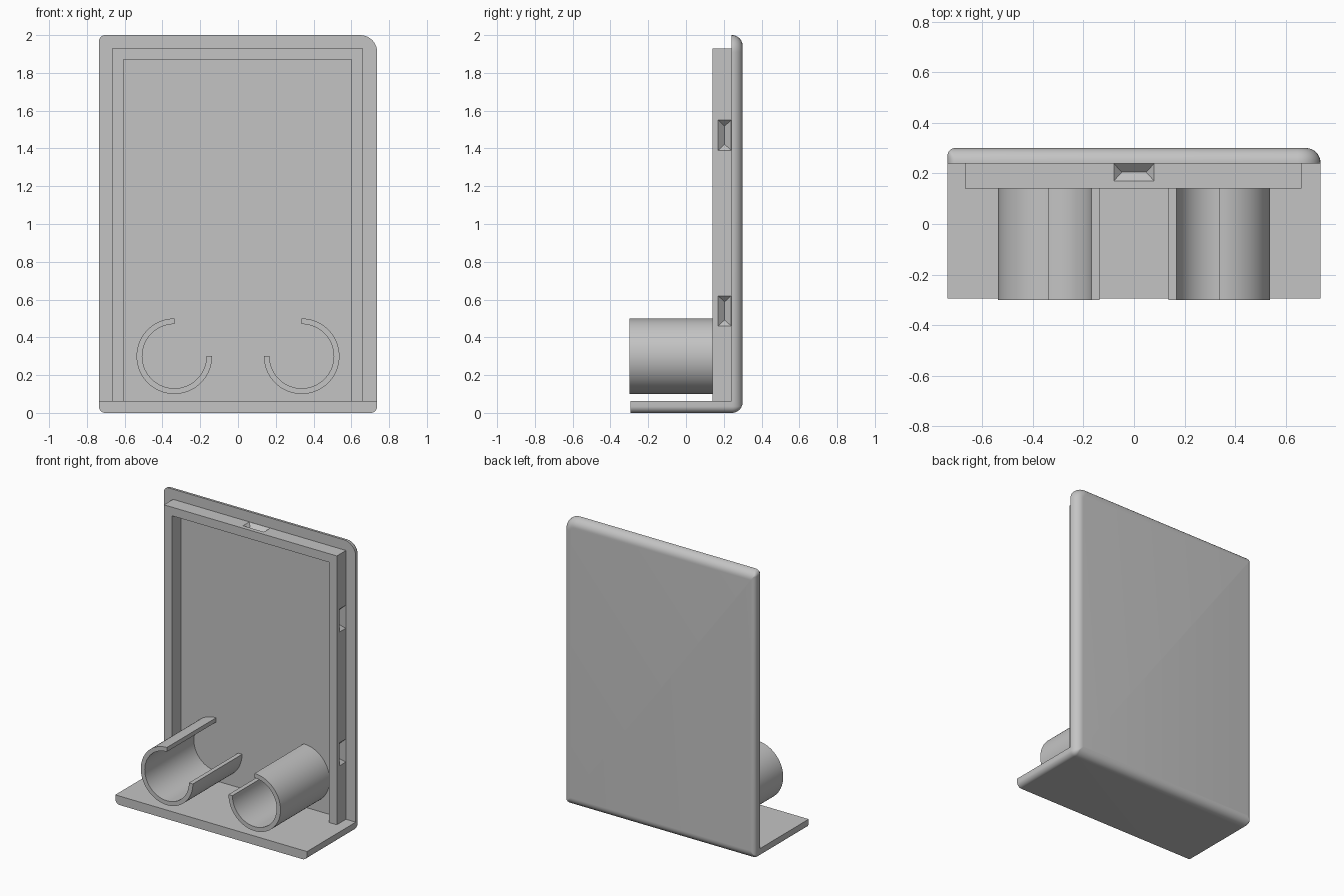
import bpy, bmesh, math
from mathutils import Vector

cube = bpy.data.objects.get("Cube")
if cube:
    bpy.data.objects.remove(cube, do_unlink=True)

grey = bpy.data.materials.new("plain grey")
grey.use_nodes = True
GREY = (0.55, 0.55, 0.55, 1)
grey.diffuse_color = GREY
grey.node_tree.nodes["Principled BSDF"].inputs["Base Color"].default_value = GREY

HALF, HEIGHT, BASE_TOP = 0.737, 2.0, 0.062
FRONT, PLATE_FRONT, BACK = -0.295, 0.24, 0.30


def finish(bm, name, smooth=True):
    """Turn a bmesh into a named, shaded object."""
    bmesh.ops.recalc_face_normals(bm, faces=bm.faces)
    mesh = bpy.data.meshes.new(name)
    bm.to_mesh(mesh)
    bm.free()
    mesh.materials.append(grey)
    obj = bpy.data.objects.new(name, mesh)
    bpy.context.collection.objects.link(obj)
    if smooth:
        bpy.ops.object.select_all(action="DESELECT")
        obj.select_set(True)
        bpy.context.view_layer.objects.active = obj
        bpy.ops.object.shade_smooth_by_angle(angle=math.radians(35))
    return obj


def rounded_outline(x0, x1, z0, z1, radii, steps=8):
    """Outline from the bottom right corner, counterclockwise."""
    corners = [(x1, z0, -1, 1, -90), (x1, z1, -1, -1, 0),
               (x0, z1, 1, -1, 90), (x0, z0, 1, 1, 180)]
    points = []
    for (x, z, sx, sz, start), r in zip(corners, radii):
        for i in range(steps + 1):
            a = math.radians(start + 90 * i / steps)
            points.append((x + sx * r + r * math.cos(a),
                           z + sz * r + r * math.sin(a)))
    return points


def loft(bm, rings, cap_start=True, cap_end=True):
    """Skin a list of (y, outline) rings."""
    loops = [[bm.verts.new((x, y, z)) for x, z in pts] for y, pts in rings]
    for a, b in zip(loops, loops[1:]):
        for i in range(len(a)):
            j = (i + 1) % len(a)
            bm.faces.new((a[i], a[j], b[j], b[i]))
    if cap_start:
        bm.faces.new(loops[0])
    if cap_end:
        bm.faces.new(loops[-1])


def fillet(y, r):
    """How far a fillet of radius r draws the outline in at depth y."""
    d = max(0, y - (BACK - r))
    return r - math.sqrt(max(0, r * r - d * d))


# Back plate with filleted rear edges
body = bmesh.new()
rings = []
for i in range(11):
    y = PLATE_FRONT + (BACK - PLATE_FRONT) * math.sin(math.pi / 2 * i / 10)
    big, small = fillet(y, 0.058), fillet(y, 0.03)
    radii = [max(0.004, r - big) for r in (0.035, 0.09, 0.035, 0.035)]
    rings.append((y, rounded_outline(-HALF + small, HALF - big, big,
                                     HEIGHT - big, radii)))
loft(body, rings)

# Open the plate where the base joins it
bmesh.ops.bisect_plane(body, geom=body.verts[:] + body.edges[:] + body.faces[:],
                       plane_co=(0, 0, BASE_TOP), plane_no=(0, 0, 1))
joint = [f for f in body.faces if f.calc_center_median().z < BASE_TOP
         and all(abs(v.co.y - PLATE_FRONT) < 1e-5 for v in f.verts)]
bmesh.ops.delete(body, geom=joint, context="FACES")

# Base shelf
shelf = rounded_outline(-HALF, HALF, 0, BASE_TOP, (0.035, 0, 0, 0.035))
loft(body, [(FRONT, shelf), (PLATE_FRONT, shelf)], cap_end=False)
bmesh.ops.remove_doubles(body, verts=body.verts, dist=0.0001)
finish(body, "back_plate_and_base")

# Raised rim, open at the bottom
rim_bm = bmesh.new()
profile = [(-0.667, BASE_TOP), (-0.667, 1.93), (0.662, 1.93), (0.662, BASE_TOP),
           (0.602, BASE_TOP), (0.602, 1.87), (-0.607, 1.87), (-0.607, BASE_TOP)]
loft(rim_bm, [(0.14, profile), (PLATE_FRONT, profile)])
rim = finish(rim_bm, "rim", smooth=False)

# Wedge-shaped catch notches in the rim
notch_bm = bmesh.new()


def notch(centre, along, out):
    """Hipped groove with its ridge sunk into the surface."""
    c, u, n = Vector(centre), Vector(along), Vector(out)
    w = Vector((0, 1, 0))
    levels = [[notch_bm.verts.new(c + u * s * 0.08 + w * t * 0.0345 + n * h)
               for s, t in ((-1, -1), (1, -1), (1, 1), (-1, 1))]
              for h in (0.02, 0)]
    top, rim_loop = levels
    a, b = [notch_bm.verts.new(c + u * s * 0.048 - n * 0.033) for s in (-1, 1)]
    p, q, r, s = rim_loop
    notch_bm.faces.new(top)
    for i in range(4):
        j = (i + 1) % 4
        notch_bm.faces.new((top[i], top[j], rim_loop[j], rim_loop[i]))
    for face in ((p, q, b, a), (q, r, b), (r, s, a, b), (s, p, a)):
        notch_bm.faces.new(face)


notch((0, 0.2045, 1.93), (1, 0, 0), (0, 0, 1))
for z in (0.54, 1.47):
    notch((0.662, 0.2045, z), (0, 0, 1), (1, 0, 0))
    notch((-0.667, 0.2045, z), (0, 0, 1), (-1, 0, 0))
cutter = finish(notch_bm, "notch_cutter", smooth=False)
cutter.hide_render = True

cut = rim.modifiers.new("notches", "BOOLEAN")
cut.operation, cut.solver, cut.object = "DIFFERENCE", "EXACT", cutter
graph = bpy.context.evaluated_depsgraph_get()
rim_mesh = bpy.data.meshes.new_from_object(rim.evaluated_get(graph))
rim.modifiers.clear()
rim.data = rim_mesh
bpy.data.objects.remove(cutter, do_unlink=True)

# Three-quarter tube holders, open toward the upper middle
for side, name in ((-1, "right_tube_holder"), (1, "left_tube_holder")):
    angles = [math.radians(90 + 270 * i / 54) for i in range(55)]
    arc = [(0.20, a) for a in angles] + [(0.17, a) for a in reversed(angles)]
    outline = [(side * (0.337 - r * math.cos(a)), 0.30 + r * math.sin(a))
               for r, a in arc]
    tube = bmesh.new()
    loft(tube, [(-0.30, outline), (PLATE_FRONT, outline)])
    finish(tube, name)
